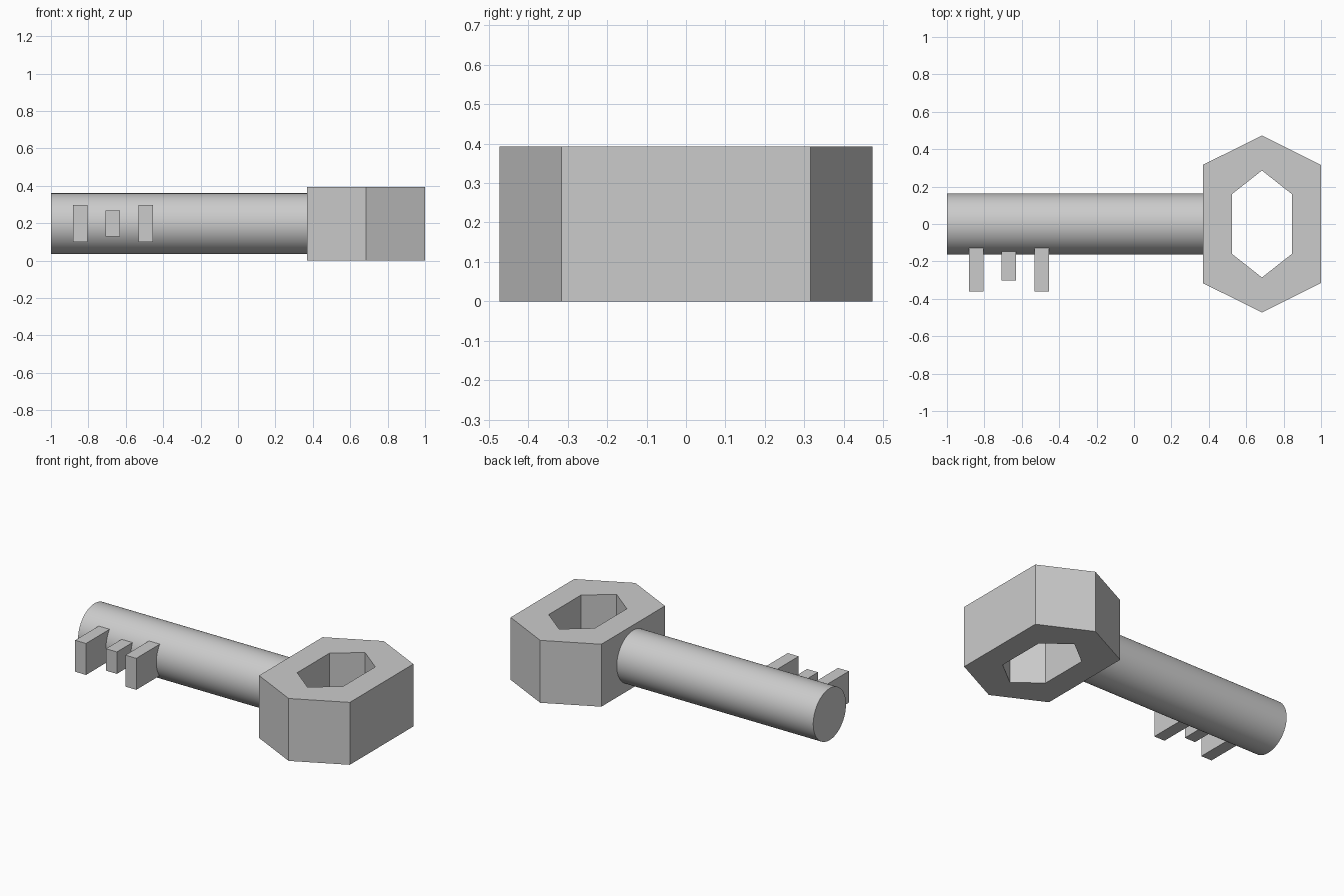
import bpy, bmesh, math

if "Cube" in bpy.data.objects:
    bpy.data.objects.remove(bpy.data.objects["Cube"])

BOW_X, BOW_H = 0.684, 0.393
MID_Z = BOW_H / 2 + 0.001


def add_object(name, bm):
    bmesh.ops.recalc_face_normals(bm, faces=bm.faces)
    mesh = bpy.data.meshes.new(name)
    bm.to_mesh(mesh)
    bm.free()
    obj = bpy.data.objects.new(name, mesh)
    bpy.context.collection.objects.link(obj)
    return obj


def hexagon(half_x, tip_y, side_y):
    return [(BOW_X + x, y) for x, y in (
        (0, tip_y), (-half_x, side_y), (-half_x, -side_y),
        (0, -tip_y), (half_x, -side_y), (half_x, side_y))]


def box(name, x0, x1, y0, y1, z0, z1):
    bm = bmesh.new()
    bmesh.ops.create_cube(bm, size=1)
    for v in bm.verts:
        v.co = (x0 + (v.co.x + 0.5) * (x1 - x0),
                y0 + (v.co.y + 0.5) * (y1 - y0),
                z0 + (v.co.z + 0.5) * (z1 - z0))
    return add_object(name, bm)


# Key bow: hexagonal ring with a hexagonal hole
bm = bmesh.new()
loops = [[bm.verts.new((x, y, z)) for x, y in outline]
         for outline in (hexagon(0.316, 0.473, 0.316), hexagon(0.16, 0.286, 0.16))
         for z in (0, BOW_H)]
out_low, out_high, in_low, in_high = loops
for a, b in ((out_low, out_high), (out_high, in_high),
             (in_high, in_low), (in_low, out_low)):
    for i in range(6):
        j = (i + 1) % 6
        bm.faces.new((a[i], a[j], b[j], b[i]))
add_object("key_bow", bm)

# Round shaft, running slightly into the bow
x0, x1 = -1.0, 0.42
bpy.ops.mesh.primitive_cylinder_add(
    vertices=64, radius=0.163, depth=x1 - x0,
    location=((x0 + x1) / 2, 0, MID_Z), rotation=(0, math.pi / 2, 0))
shaft = bpy.context.object
shaft.name = "key_shaft"
bpy.ops.object.shade_smooth_by_angle(angle=math.radians(30))

# Teeth: two long outer ones and a short middle one
for name, x, reach, half_h in (("end_tooth", -0.843, 0.362, 0.099),
                               ("middle_tooth", -0.670, 0.302, 0.069),
                               ("inner_tooth", -0.493, 0.362, 0.099)):
    box(name, x - 0.038, x + 0.038, -reach, -0.08, MID_Z + 0.002 - half_h, MID_Z + 0.002 + half_h)
